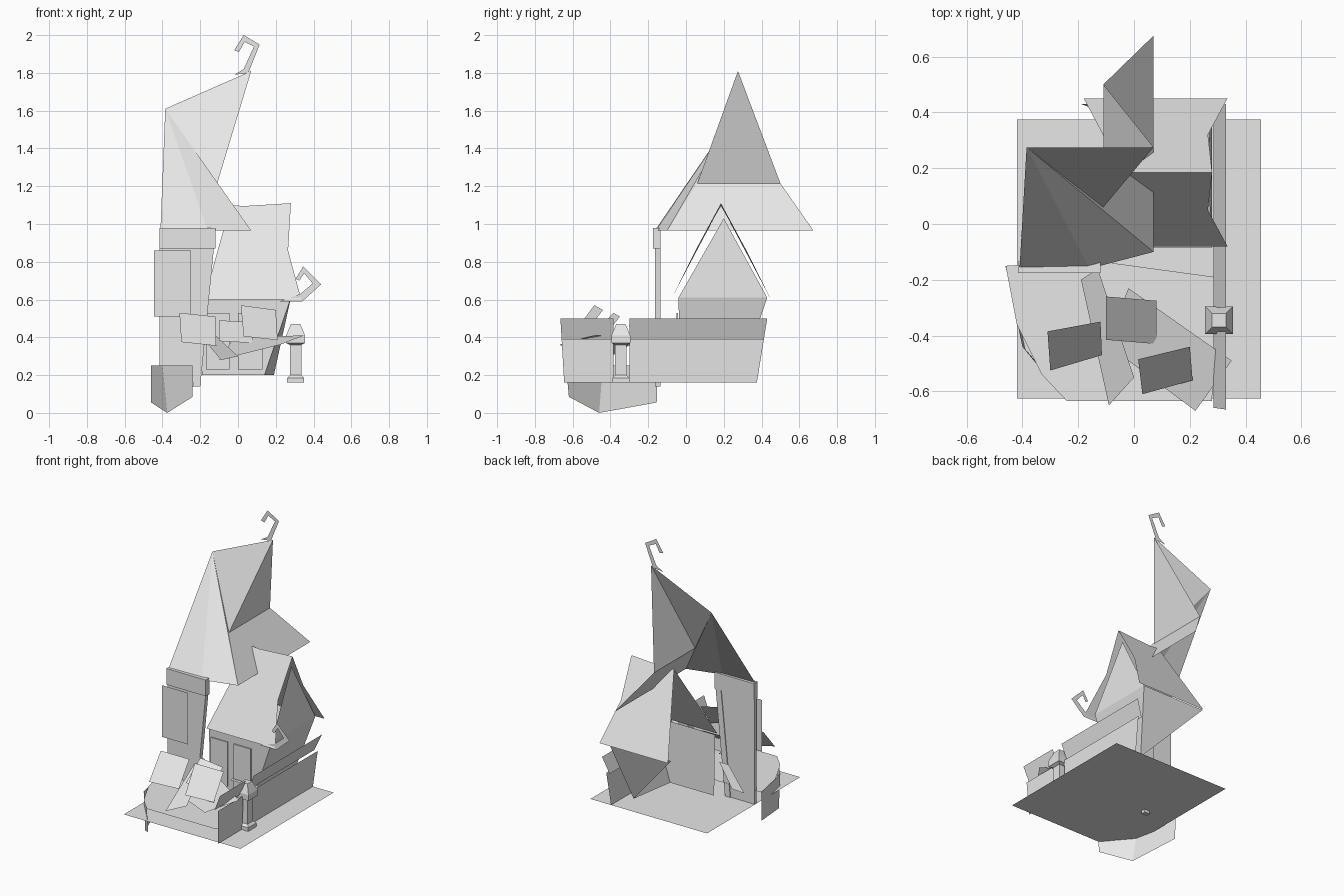
import bpy
import bmesh
from mathutils import Vector

default_cube = bpy.data.objects.get("Cube")
if default_cube:
    bpy.data.objects.remove(default_cube, do_unlink=True)

GREY = (.8, .8, .8, 1)
stone = bpy.data.materials.new("pale grey")
stone.use_nodes = True
stone.diffuse_color = GREY
stone.node_tree.nodes["Principled BSDF"].inputs["Base Color"].default_value = GREY


def finish(name, bm):
    """Turn a bmesh into a named, flat shaded, pale grey object."""
    mesh = bpy.data.meshes.new(name)
    bm.to_mesh(mesh)
    bm.free()
    mesh.materials.append(stone)
    part = bpy.data.objects.new(name, mesh)
    bpy.context.scene.collection.objects.link(part)
    return part


def sheet(name, *polygons):
    """Open thin surface made of one or more polygons with shared corners."""
    bm = bmesh.new()
    for polygon in polygons:
        bm.faces.new([bm.verts.new(corner) for corner in polygon])
    bmesh.ops.remove_doubles(bm, verts=bm.verts, dist=.001)
    return finish(name, bm)


def front_profile(name, y, outline, depth=0):
    """Outline drawn in x and z, standing at y, optionally pushed back."""
    bm = bmesh.new()
    face = bm.faces.new([bm.verts.new((x, y, z)) for x, z in outline])
    if depth:
        grown = bmesh.ops.extrude_face_region(bm, geom=[face], use_keep_orig=True)
        moved = [item for item in grown["geom"] if isinstance(item, bmesh.types.BMVert)]
        bmesh.ops.translate(bm, verts=moved, vec=Vector((0, depth, 0)))
        bmesh.ops.recalc_face_normals(bm, faces=bm.faces)
    return finish(name, bm)


def rectangle(left, right, bottom, top):
    return [(left, bottom), (right, bottom), (right, top), (left, top)]


def level(z, outline):
    return [(x, y, z) for x, y in outline]


def square_post(name, x, y, profile):
    """Stack of square rings, each given as half width and height."""
    bm = bmesh.new()
    rings = []
    for half, z in profile:
        ring = [(x - half, y - half), (x + half, y - half),
                (x + half, y + half), (x - half, y + half)]
        rings.append([bm.verts.new((a, b, z)) for a, b in ring])
    for low, high in zip(rings, rings[1:]):
        for i in range(len(low)):
            j = (i + 1) % len(low)
            bm.faces.new((low[i], low[j], high[j], high[i]))
    bm.faces.new(rings[0][::-1])
    bm.faces.new(rings[-1])
    return finish(name, bm)


# Ground plate and raised yard floor
sheet("ground_plate", level(.16, rectangle(-.42, .455, -.625, .375)))
rim = [(-.46, -.15), (-.42, -.36), (-.33, -.54), (-.24, -.635)]
sheet("yard_floor", level(.25, rim + [(.28, -.635), (.29, -.19), (-.15, -.13)]))

# Bent retaining wall that hangs below the yard corner
upper = level(.25, [rim[0], (-.4, -.44), rim[-1]])
lower = [(-.46, -.155, .055), (-.375, -.46, 0), (-.24, -.62, .085)]
sheet("retaining_wall", *[
    (upper[i], upper[i + 1], lower[i + 1], lower[i]) for i in range(len(upper) - 1)])


# Side wall boards, either side of the gate post
def side_boards(name, start_low, start_high, end_low, end_high):
    def along(start, end, share):
        return start + (end - start) * share
    low, seam, high = .16, .39, .5
    share = (seam - low) / (high - low)
    start_mid = along(start_low, start_high, share)
    end_mid = along(end_low, end_high, share)
    sheet(name + "_lower_board",
          [(.3, start_low, low), (.3, end_low, low), (.31, end_mid, seam), (.31, start_mid, seam)])
    sheet(name + "_upper_board",
          [(.285, start_mid, seam), (.285, end_mid, seam),
           (.33, end_high, high), (.33, start_high, high)])


side_boards("front_wall", -.645, -.665, -.385, -.385)
side_boards("long_wall", -.3, -.3, .375, .43)
square_post("gate_post", .305, -.345, [
    (.045, .16), (.045, .185), (.03, .2), (.03, .36),
    (.05, .37), (.05, .41), (.025, .47)])

# Tower wall, beam, leaning brace and shutter
front_profile("tower_wall", -.165,
              [(-.415, .16), (-.235, .16), (-.155, .95), (-.415, .95)], .025)
front_profile("tower_brace", -.165,
              [(-.24, .14), (-.2, .14), (-.12, .95), (-.16, .95)], .03)
front_profile("tower_beam", -.175, rectangle(-.415, -.12, .87, .98), .04)
front_profile("tower_shutter", -.18, rectangle(-.445, -.25, .51, .86))

# Tower roof: folded front slope, hollow end and flared skirt
peak, shoulder = (.07, .275, 1.81), (-.385, .275, 1.61)
front_kink, back_kink = (-.11, .06, 1.215), (-.11, .5, 1.215)
corner, front_eave = (-.41, -.155, .98), (-.16, -.16, .965)
tip, back_tip = (.07, -.1, .965), (.07, .675, .965)
sheet("tower_roof",
      (peak, shoulder, front_kink),
      (shoulder, tip, front_kink),
      (shoulder, front_eave, tip),
      (shoulder, corner, front_eave))
sheet("tower_roof_end", (peak, front_kink, back_kink))
sheet("tower_roof_skirt", (front_kink, tip, back_tip, back_kink))
front_profile("tower_hook", .275, [
    (-.02, 1.79), (.055, 1.8), (.115, 1.95), (.03, 2), (-.02, 1.92),
    (.005, 1.91), (.035, 1.965), (.085, 1.94), (.03, 1.82)])

# House roof: the same waisted slope on each side of the ridge
RIDGE = .185
slope = [(-.18, .265, .6), (.335, .265, .6), (.265, .135, .86),
         (.28, 0, 1.11), (.03, 0, 1.095), (-.04, 0, 1.1)]
for side, sign in (("front", -1), ("back", 1)):
    sheet("house_roof_" + side, [(x, RIDGE + sign * away, z) for x, away, z in slope])
front_profile("house_hook", -.075, [
    (.22, .59), (.34, .59), (.44, .68), (.345, .775), (.305, .71),
    (.325, .7), (.35, .74), (.395, .685), (.33, .63)])

# House walls, narrowing towards the foot, open on the tower side
top_front, top_back = (.28, -.04, .61), (.28, .43, .61)
foot_front, foot_back = (.14, -.03, .2), (.19, .29, .2)
sheet("house_side_wall", (top_front, top_back, foot_back, foot_front))
sheet("house_gable", (top_front, top_back, (.26, .2, 1.03)))
sheet("house_front_wall", (top_front, (-.19, -.04, .61), (-.19, -.03, .2), foot_front))
sheet("house_back_wall", (top_back, (-.19, .43, .61), foot_back))
for name, left, right in (("left_window", -.17, -.045), ("right_window", 0, .13)):
    front_profile(name, -.05, rectangle(left, right, .23, .53), .008)
for name, start, z in (("upper_bar", 0, .3), ("lower_bar", .08, .245)):
    sheet(name, level(z, rectangle(start, .28, -.085, -.06)))

# Tilted plates and planks scattered in the yard
sheet("left_tilted_plate",
      [(-.31, -.385, .53), (-.12, -.35, .51), (-.115, -.47, .355), (-.3, -.525, .375)])
sheet("right_tilted_plate",
      [(.015, -.485, .57), (.2, -.44, .545), (.21, -.56, .385), (.03, -.61, .405)])
sheet("rear_tilted_plate",
      [(-.1, -.26, .49), (.08, -.275, .48), (.08, -.43, .37), (-.1, -.415, .38)])
sheet("long_plank",
      [(-.02, -.23, .4), (.35, -.49, .41), (.22, -.67, .36), (-.1, -.43, .28)])
sheet("crossing_plank",
      [(-.19, -.2, .4), (-.13, -.16, .42), (0, -.55, .3), (-.09, -.65, .28)])
sheet("leaning_plank",
      [(-.41, -.04, .27), (-.31, -.05, .27), (-.18, -.1, .4), (-.25, -.1, .4)])
